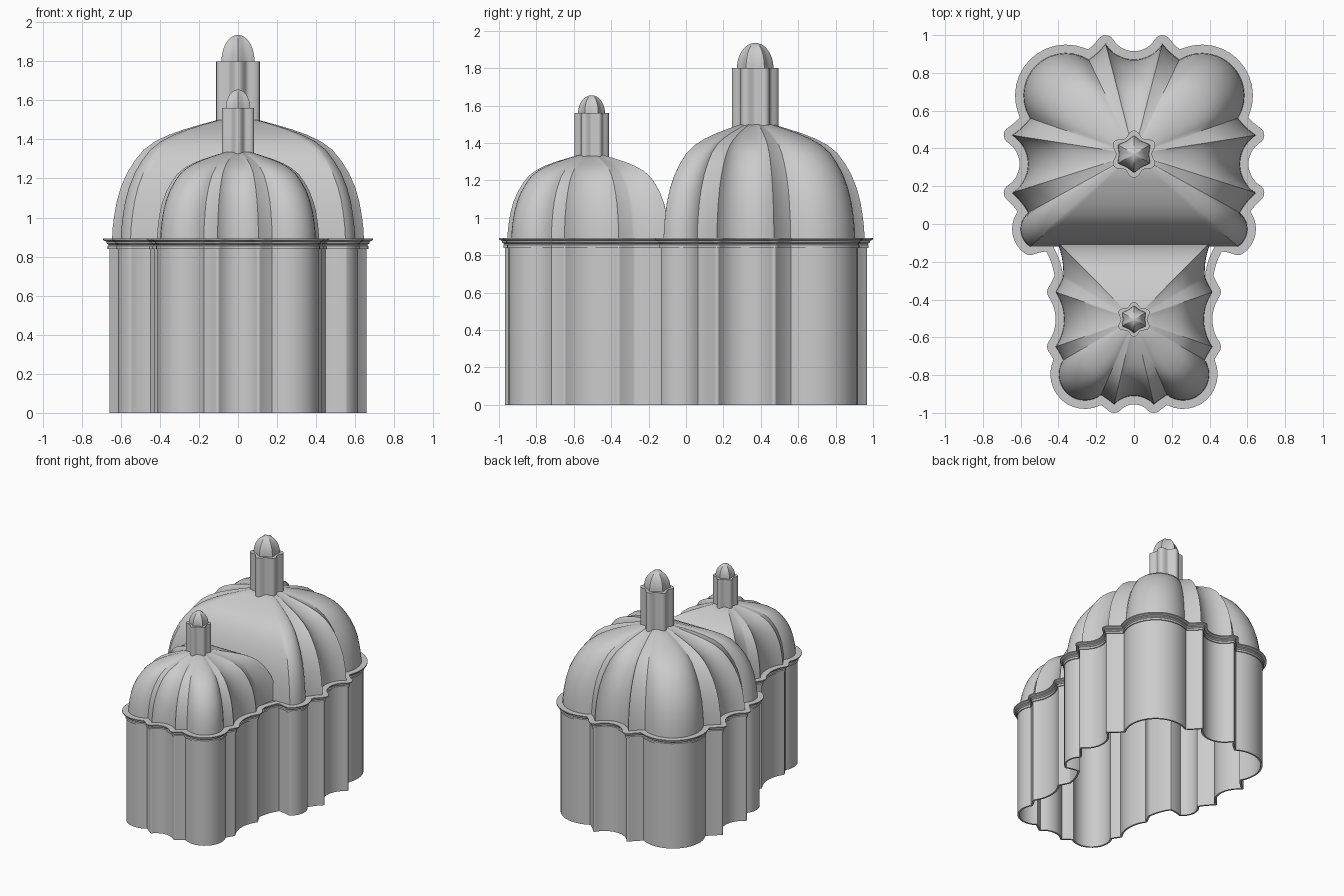
import bpy, bmesh, math
from mathutils import Vector

cube = bpy.data.objects.get("Cube")
if cube:
    bpy.data.objects.remove(cube)

stone = bpy.data.materials.new("light_grey")
stone.use_nodes = True
stone.diffuse_color = (0.6, 0.6, 0.6, 1)
stone.node_tree.nodes["Principled BSDF"].inputs["Base Color"].default_value = (0.6, 0.6, 0.6, 1)

# Half plans: x, y and bulge of the arc that leads to the point
BIG = [(0, .87, 0), (.15, .955, -.265), (.24, .87, -.08), (.55, .56, .8),
       (.645, .47, -.08), (.645, .165, -.55), (.56, .06, -.08), (.55, -.12, .5)]
SMALL = [(.44, -.1, -.1), (.375, -.28, -.12), (.415, -.36, -.05), (.415, -.65, -.31),
         (.375, -.72, -.05), (.175, -.905, .85), (.105, -.955, -.05), (0, -.91, -.206)]


def arc(a, b, bulge, steps=14):
    """Points and outward normals along one arc."""
    a, b = Vector(a), Vector(b)
    bulge = bulge or 0.001
    h = (b - a).length / 2
    left = Vector((a.y - b.y, b.x - a.x)).normalized()
    r = h * (1 + bulge * bulge) / (2 * bulge)
    c = (a + b) / 2 + left * (bulge * h - r)
    start = math.atan2(a.y - c.y, a.x - c.x)
    turn = -4 * math.atan(bulge)
    out = []
    for i in range(steps + 1):
        t = start + turn * i / steps
        d = Vector((math.cos(t), math.sin(t)))
        out.append((c + d * abs(r), d if r > 0 else -d))
    return out


def plan(keys):
    """Mirrored closed outline; pointed tips carry a fan of normals."""
    half = []
    for p, q in zip(keys, keys[1:]):
        seg = arc(p[:2], q[:2], q[2])
        if half:
            n1, n2 = half[-1][1], seg[0][1]
            at = seg[0][0]
            half.pop()
            seg.pop(0)
            if n1.x * n2.y - n1.y * n2.x < 0:
                half += [(at, n1.lerp(n2, i / 6).normalized()) for i in range(7)]
            else:
                m = (n1 + n2).normalized()
                half.append((at, m / max(m.dot(n1), 0.6)))
        half += seg
    flip = Vector((-1, 1))
    return half + [(p * flip, n * flip) for p, n in reversed(half[1:-1])]


def offset(outline, d):
    return [p + n * d for p, n in outline]


def loft(name, rings, cap=False, closed=False):
    """Skin a stack of rings, each given as (points, z)."""
    bm = bmesh.new()
    rows = [[bm.verts.new((p.x, p.y, z)) for p in pts] for pts, z in rings]
    pairs = list(zip(rows, rows[1:]))
    if closed:
        pairs.append((rows[-1], rows[0]))
    for lo, hi in pairs:
        for i in range(len(lo)):
            bm.faces.new((lo[i - 1], lo[i], hi[i], hi[i - 1]))
    if cap:
        bm.faces.new(rows[-1])
    bmesh.ops.remove_doubles(bm, verts=bm.verts, dist=0.0004)
    bmesh.ops.recalc_face_normals(bm, faces=bm.faces)
    me = bpy.data.meshes.new(name)
    bm.to_mesh(me)
    bm.free()
    me.materials.append(stone)
    ob = bpy.data.objects.new(name, me)
    bpy.context.collection.objects.link(ob)
    bpy.ops.object.select_all(action='DESELECT')
    ob.select_set(True)
    bpy.context.view_layer.objects.active = ob
    bpy.ops.object.shade_smooth_by_angle(angle=math.radians(32))
    return ob


# Scalloped hollow wall and moulded cornice
whole = plan(BIG + SMALL)
wall = [(0, 0), (.014, 0), (.014, .86), (0, .86)]
cornice = [(0, .84), (.022, .84), (.022, .855), (.016, .86), (.028, .868),
           (.028, .876), (.045, .884), (.045, .892), (0, .892)]
for name, profile in (("wall", wall), ("cornice", cornice)):
    loft(name, [(offset(whole, d), z) for d, z in profile], closed=True)

# Ribbed domes: radius factor and height factor
DOME = [(1, 0), (.995, .1), (.983, .2), (.963, .32), (.93, .44), (.88, .56), (.82, .66),
        (.75, .75), (.66, .82), (.55, .875), (.43, .92), (.3, .96), (.16, 1)]


def dome(name, outline, cy, top):
    c, base = Vector((0, cy)), .885
    pts = offset(outline, 0)
    loft(name, [([c + (p - c) * r for p in pts], base + (top - base) * h)
                for r, h in DOME], cap=True)


dome("big_dome", plan(BIG + [(0, -.12, 0)]), .37, 1.5)
dome("small_dome", plan([(0, -.09, 0)] + [(.41, -.09, 0)] + SMALL[1:]), -.505, 1.335)


# Fluted finials with pointed caps
def flower(cy, r, depth, sharp):
    pts = []
    for i in range(96):
        t = math.tau * i / 96
        w = math.cos(6 * (t - math.pi / 2))
        w = 1 - 2 * abs(math.sin(3 * (t - math.pi / 2))) if sharp else w
        k = r * (1 - depth + depth * w)
        pts.append(Vector((k * math.cos(t), cy + k * math.sin(t))))
    return pts


def finial(name, cy, r, z0, z1, z2):
    loft(name + "_column", [(flower(cy, r, .12, False), z) for z in (z0 - .05, z1)], cap=True)
    rings = []
    for i in range(13):
        a = math.pi / 2 * i / 12
        rings.append((flower(cy, r * .78 * max(math.cos(a), .01), .09, True),
                      z1 + (z2 - z1) * math.sin(a)))
    loft(name + "_cap", rings, cap=True)


finial("big_finial", .37, .125, 1.5, 1.8, 1.935)
finial("small_finial", -.505, .092, 1.335, 1.56, 1.655)
